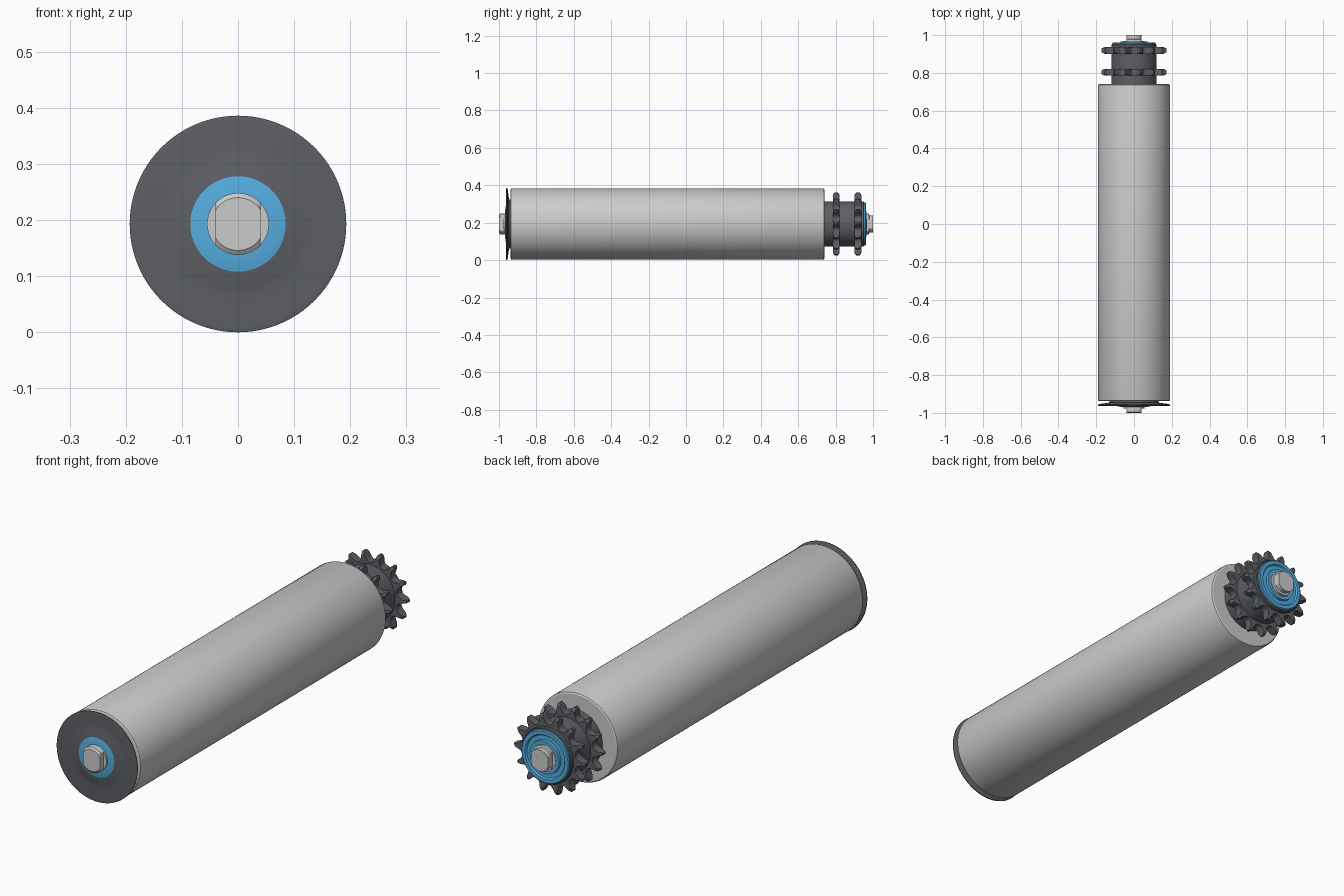
import bpy, bmesh, math

if "Cube" in bpy.data.objects:
    bpy.data.objects.remove(bpy.data.objects["Cube"])

CZ = 0.193  # height of the roller axis


def material(name, rgb):
    m = bpy.data.materials.new(name)
    m.diffuse_color = (*rgb, 1)
    m.use_nodes = True
    m.node_tree.nodes["Principled BSDF"].inputs["Base Color"].default_value = m.diffuse_color
    return m


DARK = material("dark_plastic", (0.11, 0.115, 0.13))
BLUE = material("blue_seal", (0.09, 0.42, 0.75))
STEEL = material("steel", (0.62, 0.64, 0.65))


def loft(name, rings, mat, cap=True):
    """Skin rings of (x, y, z) points, centred on the roller axis."""
    bm = bmesh.new()
    loops = [[bm.verts.new((x, y, z + CZ)) for x, y, z in r] for r in rings]
    n = len(loops[0])
    for a, b in zip(loops, loops[1:]):
        for i in range(n):
            j = (i + 1) % n
            bm.faces.new((a[i], a[j], b[j], b[i]))
    if cap:
        bm.faces.new(loops[0])
        bm.faces.new(loops[-1])
    bmesh.ops.recalc_face_normals(bm, faces=bm.faces)
    me = bpy.data.meshes.new(name)
    bm.to_mesh(me)
    bm.free()
    ob = bpy.data.objects.new(name, me)
    bpy.context.collection.objects.link(ob)
    me.materials.append(mat)
    bpy.context.view_layer.objects.active = ob
    ob.select_set(True)
    bpy.ops.object.shade_smooth_by_angle(angle=math.radians(30))
    ob.select_set(False)
    return ob


def ring(r, y, flat=9.0, n=96):
    """Circle around the axis; flat limits the half width in x."""
    pts = []
    for i in range(n):
        a = 2 * math.pi * i / n
        pts.append((max(-flat, min(flat, r * math.cos(a))), y, r * math.sin(a)))
    return pts


def lathe(name, profile, mat):
    return loft(name, [ring(*p) for p in profile], mat)


# Roller tube with softly rounded ends
lathe("roller_tube", [(0.12, -0.938), (0.184, -0.938), (0.189, -0.935), (0.191, -0.929),
                      (0.191, 0.731), (0.189, 0.737), (0.184, 0.74), (0.12, 0.74)], STEEL)

# Front end cap: thin flange with a shallow dome in the middle
lathe("front_end_cap", [(0.13, -0.936), (0.132, -0.946), (0.184, -0.953), (0.193, -0.958),
                        (0.193, -0.961), (0.184, -0.963), (0.136, -0.956), (0.115, -0.961),
                        (0.085, -0.965), (0.085, -0.94)], DARK)
lathe("front_seal", [(0.085, -0.945), (0.085, -0.965), (0.07, -0.968),
                     (0.055, -0.969), (0.055, -0.945)], BLUE)

# Axle with two flats and a chamfer at both ends
lathe("axle", [(0.047, -1.0, 0.04), (0.055, -0.994, 0.04), (0.055, -0.976, 0.04),
               (0.055, -0.976), (0.055, 0.968), (0.055, 0.968, 0.04),
               (0.055, 0.978, 0.04), (0.046, 0.98, 0.04), (0.046, 1.0, 0.04)], STEEL)

# Drive hub at the back
lathe("drive_hub", [(0.12, 0.735), (0.12, 0.948), (0.117, 0.952), (0.108, 0.952), (0.108, 0.94)], DARK)
lathe("back_seal", [(0.114, 0.945), (0.114, 0.959), (0.11, 0.962), (0.095, 0.962), (0.09, 0.956),
                    (0.072, 0.956), (0.07, 0.966), (0.055, 0.966), (0.055, 0.945)], BLUE)

# Two chain sprockets
TEETH = 14


def tooth_profile():
    """Outline as (angle, radius): round gullets between pointed teeth."""
    pts = []
    step = 2 * math.pi / TEETH
    pitch, roll = 0.150, 0.021
    for t in range(TEETH):
        base = t * step
        for k in range(-4, 5):
            a = math.radians(k * 17)
            x, z = pitch - roll * math.cos(a), roll * math.sin(a)
            pts.append((base + math.atan2(z, x), math.hypot(x, z)))
        pts.append((base + step * 0.40, 0.167))
        pts.append((base + step * 0.46, 0.171))
        pts.append((base + step * 0.54, 0.171))
        pts.append((base + step * 0.60, 0.167))
    return pts


OUTLINE = tooth_profile()


def tooth_ring(y, low=0.0, high=1.0):
    out = []
    for a, r in OUTLINE:
        r = max(low, min(high, r))
        out.append((r * math.sin(a), y, r * math.cos(a)))
    return out


for label, y in (("inner", 0.803), ("outer", 0.919)):
    h = 0.018
    loft(label + "_sprocket", [tooth_ring(y - h, high=0.116), tooth_ring(y - h, high=0.158),
                               tooth_ring(y - h * 0.55), tooth_ring(y + h * 0.55),
                               tooth_ring(y + h, high=0.158), tooth_ring(y + h, high=0.116)],
         DARK, cap=False)
